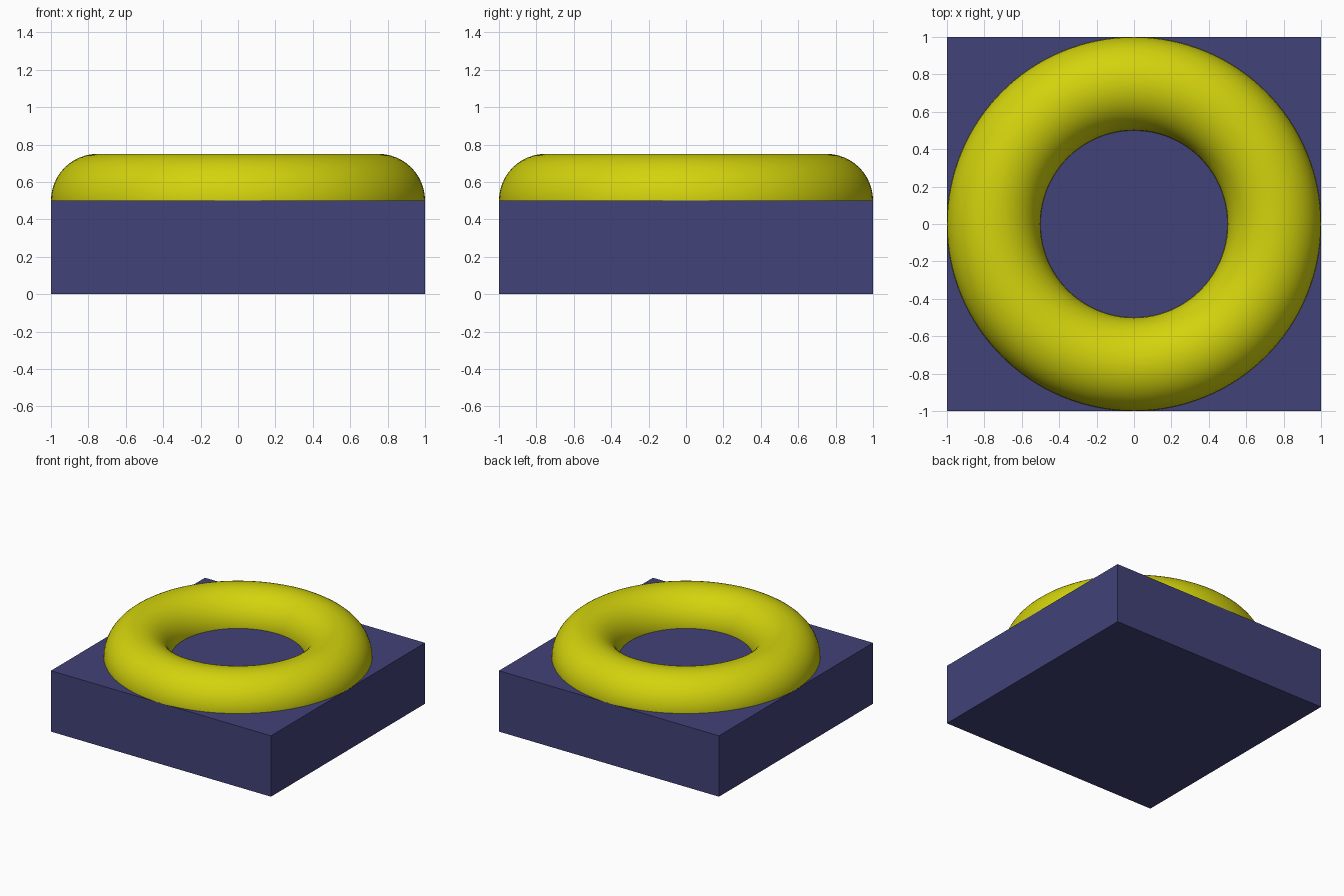
import bpy

if "Cube" in bpy.data.objects:
    bpy.data.objects.remove(bpy.data.objects["Cube"])


def paint(obj, name, color):
    mat = bpy.data.materials.new(name)
    mat.diffuse_color = (*color, 1)
    mat.use_nodes = True
    mat.node_tree.nodes["Principled BSDF"].inputs["Base Color"].default_value = mat.diffuse_color
    obj.data.materials.append(mat)


# Square base slab
bpy.ops.mesh.primitive_cube_add(size=2, location=(0, 0, 0.25))
base = bpy.context.object
base.name = "base_slab"
base.scale = (1, 1, 0.25)
bpy.ops.object.transform_apply(location=False, rotation=False, scale=True)
paint(base, "dark_blue", (0.054, 0.054, 0.19))

# Ring sunk halfway into the slab
bpy.ops.mesh.primitive_torus_add(major_radius=0.75, minor_radius=0.25,
                                 major_segments=128, minor_segments=48,
                                 location=(0, 0, 0.5))
ring = bpy.context.object
ring.name = "ring"
bpy.ops.object.shade_smooth()
paint(ring, "yellow", (0.65, 0.65, 0.004))
